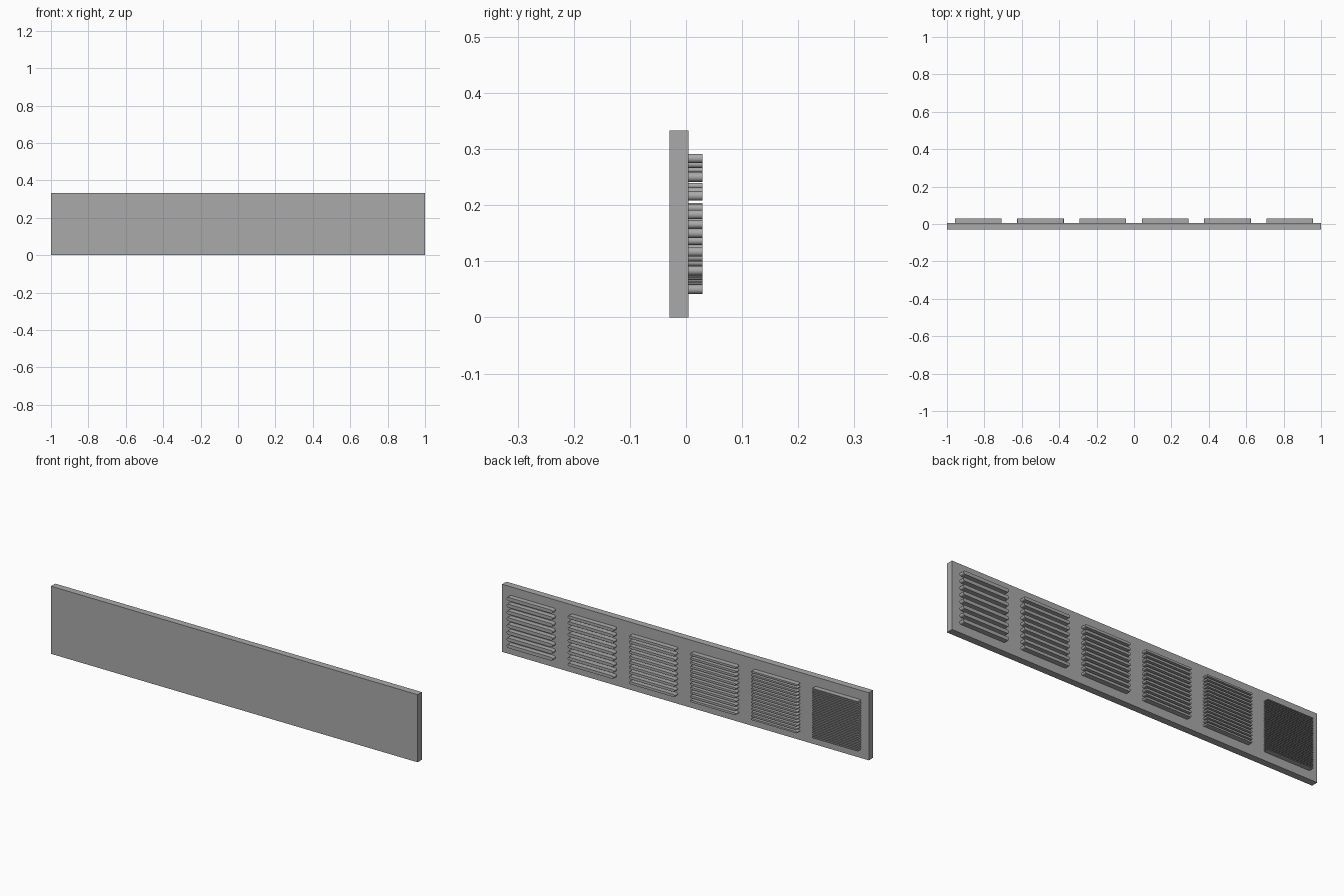
import bpy, bmesh, math

cube = bpy.data.objects.get("Cube")
if cube:
    bpy.data.objects.remove(cube, do_unlink=True)

MM = 2 / 240            # the panel is 240 x 40 x 4 mm
BACK = 0.5 * MM         # y of the panel's ribbed face
RIB_LENGTH, RIB_HEIGHT, MARGIN = 30 * MM, 3 * MM, 5 * MM
ARC_STEPS = 10

grey = bpy.data.materials.new("plain grey")
grey.use_nodes = True
grey.diffuse_color = (0.4, 0.4, 0.4, 1)
grey.node_tree.nodes["Principled BSDF"].inputs["Base Color"].default_value = grey.diffuse_color


def add_object(name, bm):
    bmesh.ops.recalc_face_normals(bm, faces=bm.faces)
    mesh = bpy.data.meshes.new(name)
    bm.to_mesh(mesh)
    bm.free()
    mesh.materials.append(grey)
    obj = bpy.data.objects.new(name, mesh)
    bpy.context.collection.objects.link(obj)
    return obj


def add_rib(bm, x, z, width):
    """Bar with half-round ends, extruded out of the panel along y."""
    r = width / 2
    verts = []
    for side in (1, -1):
        for i in range(ARC_STEPS + 1):
            a = math.pi * (i / ARC_STEPS - 0.5)
            verts.append(bm.verts.new((x + side * (RIB_LENGTH / 2 - r + r * math.cos(a)),
                                       BACK, z + side * r * math.sin(a))))
    face = bm.faces.new(verts)
    top = bmesh.ops.extrude_face_region(bm, geom=[face])["geom"]
    bmesh.ops.translate(bm, vec=(0, RIB_HEIGHT, 0),
                        verts=[v for v in top if isinstance(v, bmesh.types.BMVert)])


# Flat panel
bm = bmesh.new()
bmesh.ops.create_cube(bm, size=1)
bmesh.ops.scale(bm, vec=(240 * MM, 4 * MM, 40 * MM), verts=bm.verts)
bmesh.ops.translate(bm, vec=(0, BACK - 2 * MM, 20 * MM), verts=bm.verts)
add_object("panel", bm)

# Square rib fields, from fine at -x to coarse at +x; ribs fill half the pitch
for index, pitch_mm in enumerate((1, 2, 2.5, 3, 3.5, 4)):
    pitch = pitch_mm * MM
    x = (index - 2.5) * 40 * MM
    bm = bmesh.new()
    for row in range(math.ceil(30 / pitch_mm)):
        add_rib(bm, x, MARGIN + row * pitch + pitch / 4, pitch / 2)
    ribs = add_object(f"rib_field_{index + 1}", bm)
    bpy.ops.object.select_all(action="DESELECT")
    ribs.select_set(True)
    bpy.context.view_layer.objects.active = ribs
    bpy.ops.object.shade_smooth_by_angle(angle=math.radians(30))
